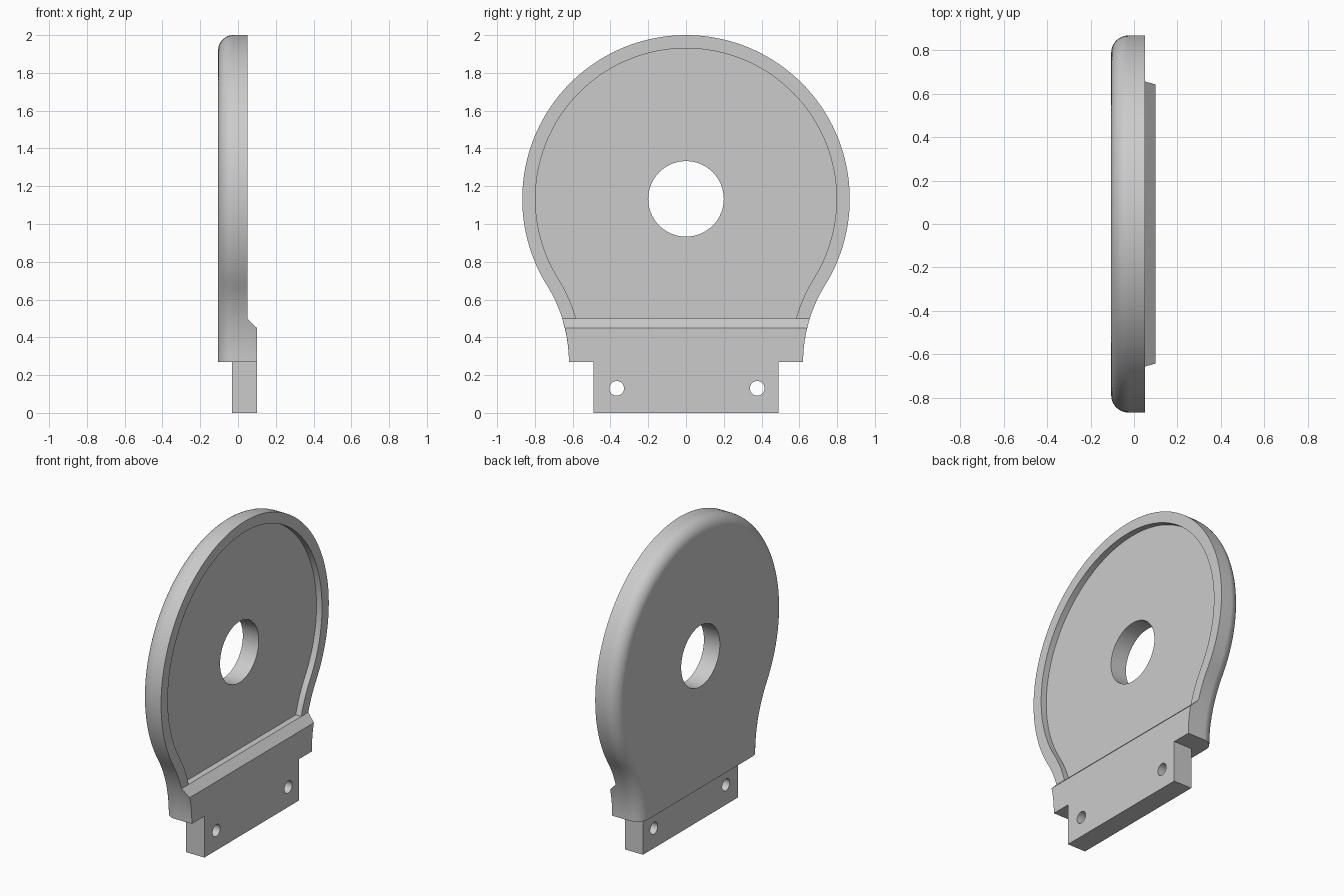
import bpy, bmesh, math

if "Cube" in bpy.data.objects:
    bpy.data.objects.remove(bpy.data.objects["Cube"])

CZ, R = 1.133, 0.867            # disc centre height and radius
HALF, ZB, RF = 0.62, 0.27, 0.765  # shoulder half width, shoulder height, neck arc radius

grey = bpy.data.materials.new("light_grey")
grey.diffuse_color = (0.6, 0.6, 0.6, 1)
grey.use_nodes = True
grey.node_tree.nodes["Principled BSDF"].inputs["Base Color"].default_value = grey.diffuse_color


def neck(d, z0, z1, n):
    """Points (y, z) up the right concave neck arc, inset by d."""
    r = RF + d
    zs = [z0 + (z1 - z0) * i / n for i in range(n + 1)]
    return [(HALF + RF - math.sqrt(r * r - (z - ZB) ** 2), z) for z in zs]


def mirrored(pts):
    return [(-y, z) for y, z in reversed(pts)]


def outline(d, z0=ZB):
    """Disc flowing into the neck, inset by d and cut off at z0."""
    a = math.atan2(ZB - CZ, HALF + RF)      # where neck and disc are tangent
    zt = CZ + (R - d) * math.sin(a)
    side = neck(d, z0, 0.5, 8) if z0 < 0.5 else neck(d, z0, z0, 0 or 1)[:1]
    side += neck(d, 0.5, zt, 8)[1:]
    n = 96
    arc = [a + (math.pi - 2 * a) * i / n for i in range(1, n)]
    return side + [((R - d) * math.cos(t), CZ + (R - d) * math.sin(t)) for t in arc] + mirrored(side)


def circle(y, z, r, n=64):
    return [(y + r * math.cos(2 * math.pi * i / n), z + r * math.sin(2 * math.pi * i / n)) for i in range(n)]


def loft(name, rings):
    """Solid through matching (x, points) rings, capped at both ends."""
    bm = bmesh.new()
    vs = [[bm.verts.new((x, y, z)) for y, z in pts] for x, pts in rings]
    n = len(vs[0])
    for a, b in zip(vs, vs[1:]):
        for i in range(n):
            j = (i + 1) % n
            bm.faces.new((a[i], a[j], b[j], b[i]))
    bm.faces.new(vs[0])
    bm.faces.new(vs[-1])
    bmesh.ops.recalc_face_normals(bm, faces=bm.faces)
    me = bpy.data.meshes.new(name)
    bm.to_mesh(me)
    bm.free()
    me.materials.append(grey)
    ob = bpy.data.objects.new(name, me)
    bpy.context.collection.objects.link(ob)
    return ob


def combine(ob, other, op):
    m = ob.modifiers.new(op, 'BOOLEAN')
    m.operation, m.solver, m.object = op, 'EXACT', other
    bpy.context.view_layer.objects.active = ob
    bpy.ops.object.modifier_apply(modifier=m.name)
    bpy.data.objects.remove(other)


# Disc plate with rounded back edge
fillet = 0.08
rings = []
for i in range(11):
    t = math.pi / 2 * i / 10
    rings.append((-0.105 + fillet * (1 - math.cos(t)), outline(fillet * (1 - math.sin(t)))))
plate = loft("disc_plate", rings + [(0.05, outline(0))])

# Thick ledge with chamfered top across the neck
ledge = []
for x, top in ((0.05, 0.5), (0.10, 0.45)):
    side = neck(0, ZB, top, 8)
    ledge.append((x, side + mirrored(side)))
combine(plate, loft("ledge", ledge), 'UNION')

# Shallow recess and central hole
recess = outline(0.07, 0.5)
combine(plate, loft("recess_cutter", [(0.01, recess), (0.2, recess)]), 'DIFFERENCE')
hole = circle(0, CZ, 0.2)
combine(plate, loft("hole_cutter", [(-0.3, hole), (0.3, hole)]), 'DIFFERENCE')

# Mounting tab with two screw holes
rect = [(-0.49, 0), (0.49, 0), (0.49, ZB), (-0.49, ZB)]
tab = loft("mounting_tab", [(-0.032, rect), (0.10, rect)])
for y in (-0.367, 0.377):
    c = circle(y, 0.13, 0.039, 32)
    combine(tab, loft("screw_cutter", [(-0.3, c), (0.3, c)]), 'DIFFERENCE')

# Smooth shading with crisp edges
for ob in (plate, tab):
    bpy.ops.object.select_all(action='DESELECT')
    ob.select_set(True)
    bpy.context.view_layer.objects.active = ob
    bpy.ops.object.shade_smooth_by_angle(angle=math.radians(30))
    wn = ob.modifiers.new("flat_normals", 'WEIGHTED_NORMAL')
    wn.keep_sharp = True
